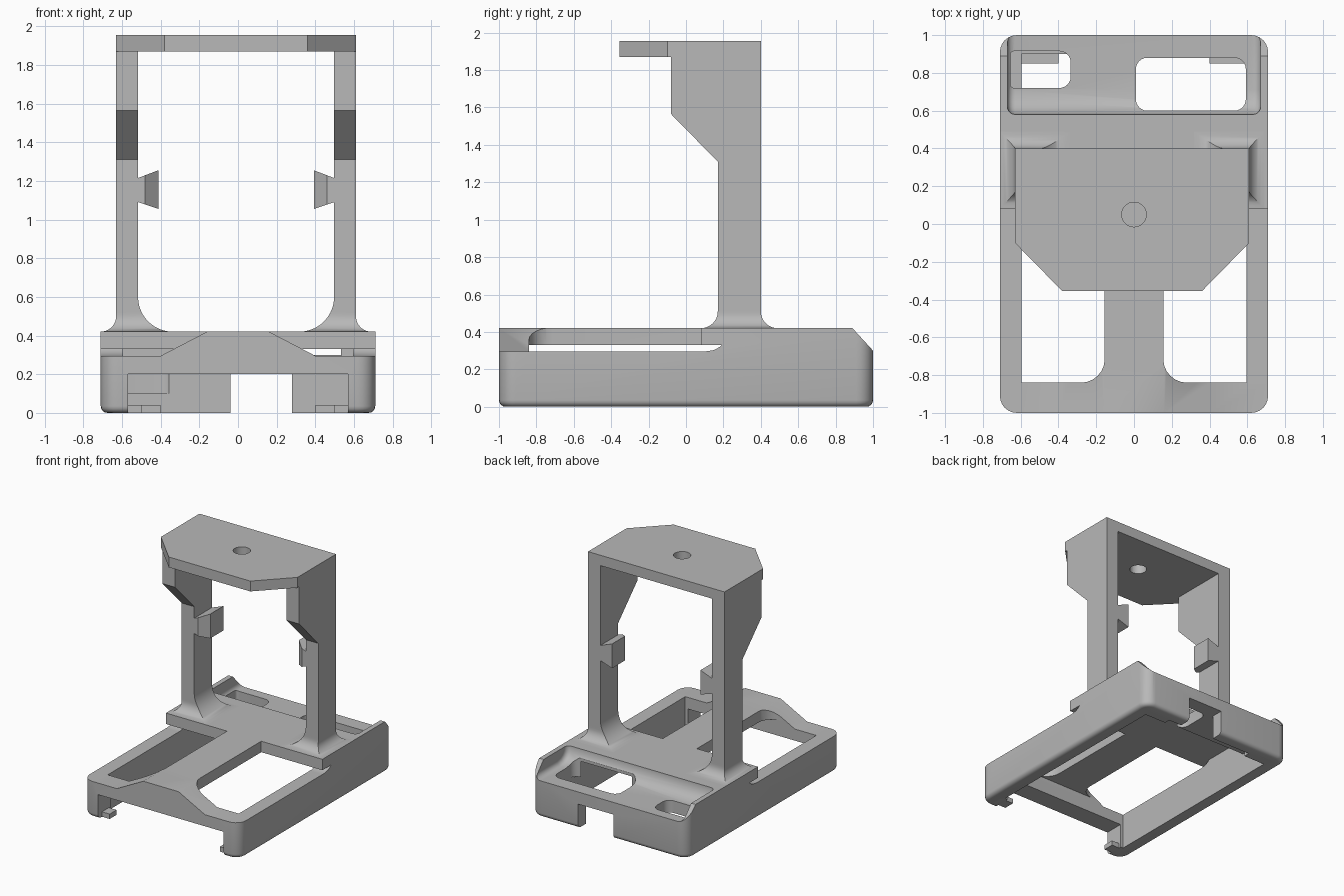
import bpy, bmesh, math

cube = bpy.data.objects.get("Cube")
if cube:
    bpy.data.objects.remove(cube, do_unlink=True)

grey = bpy.data.materials.new("plain grey")
grey.use_nodes = True
grey.diffuse_color = (0.48, 0.48, 0.48, 1)
grey.node_tree.nodes["Principled BSDF"].inputs["Base Color"].default_value = grey.diffuse_color


def finish(name, bm):
    bmesh.ops.recalc_face_normals(bm, faces=bm.faces)
    mesh = bpy.data.meshes.new(name)
    bm.to_mesh(mesh)
    bm.free()
    mesh.materials.append(grey)
    obj = bpy.data.objects.new(name, mesh)
    bpy.context.collection.objects.link(obj)
    return obj


def prism(name, outline, axis, a, b, cap_bevel=0):
    """Extrude a 2D outline along an axis from a to b."""
    place = {"x": lambda u, v, w: (w, u, v),
             "y": lambda u, v, w: (u, w, v),
             "z": lambda u, v, w: (u, v, w)}[axis]
    bm = bmesh.new()
    ends = [[bm.verts.new(place(u, v, w)) for u, v in outline] for w in (a, b)]
    caps = [bm.faces.new(end) for end in ends]
    n = len(outline)
    for i in range(n):
        j = (i + 1) % n
        bm.faces.new((ends[0][i], ends[0][j], ends[1][j], ends[1][i]))
    if cap_bevel:
        bmesh.ops.recalc_face_normals(bm, faces=bm.faces)
        edges = list({e for c in caps for e in c.edges})
        bmesh.ops.bevel(bm, geom=edges, offset=cap_bevel, segments=5,
                        profile=0.5, affect="EDGES")
    return finish(name, bm)


def rounded(x0, x1, y0, y1, r, steps=6):
    """Rounded rectangle; r holds radii counter-clockwise from the x1, y1 corner."""
    pts = []
    corners = ((x1, y1, -1, -1), (x0, y1, 1, -1), (x0, y0, 1, 1), (x1, y0, -1, 1))
    for k, (x, y, sx, sy) in enumerate(corners):
        if not r[k]:
            pts.append((x, y))
            continue
        for i in range(steps + 1):
            t = math.pi / 2 * (k + i / steps)
            pts.append((x + r[k] * (sx + math.cos(t)), y + r[k] * (sy + math.sin(t))))
    return pts


def box(name, x0, x1, y0, y1, z0, z1):
    return prism(name, rounded(x0, x1, y0, y1, [0] * 4), "z", z0, z1)


def cut(target, cutter):
    cutter.hide_render = True
    mod = target.modifiers.new("cut", "BOOLEAN")
    mod.operation = "DIFFERENCE"
    mod.solver = "EXACT"
    mod.object = cutter
    bpy.context.view_layer.objects.active = target
    bpy.ops.object.modifier_apply(modifier=mod.name)
    bpy.data.objects.remove(cutter, do_unlink=True)


def smooth(obj):
    bpy.ops.object.select_all(action="DESELECT")
    obj.select_set(True)
    bpy.context.view_layer.objects.active = obj
    bpy.ops.object.shade_smooth_by_angle(angle=math.radians(30))


# Tray: rounded block with a softened bottom rim
tray = prism("tray", rounded(-0.71, 0.71, -1, 1, [0.09] * 4), "z", 0, 0.42)
bm = bmesh.new()
bm.from_mesh(tray.data)
rim = [e for e in bm.edges if all(v.co.z < 0.001 for v in e.verts)]
bmesh.ops.bevel(bm, geom=rim, offset=0.035, segments=4, profile=0.5, affect="EDGES")
bm.to_mesh(tray.data)
bm.free()

# Hollow underside, with openings through the front and back walls
cut(tray, box("cavity", -0.595, 0.595, -0.84, 0.6, -0.1, 0.33))
cut(tray, box("rear_cavity", -0.595, 0.595, 0.5, 0.9, -0.1, 0.2))
cut(tray, box("front_opening", -0.57, 0.57, -1.1, -0.8, -0.1, 0.2))
cut(tray, box("back_opening", -0.04, 0.28, 0.8, 1.1, -0.1, 0.2))

# Low side rails, front hump and windows beside the centre strip
for s in (-1, 1):
    cut(tray, prism("rail_cut", [(s * x, z) for x, z in (
        (0.4, 0.295), (1, 0.295), (1, 0.6), (0.16, 0.6), (0.16, 0.42))], "y", -1.1, 0.08))
    window = rounded(0.155, 0.595, -0.84, 0.08, [0, 0, 0.125, 0])
    cut(tray, prism("window", [(s * x, y) for x, y in window], "z", 0.25, 0.6))

# Slot under the ends of the cross bar
cut(tray, prism("slot", [(-0.84, 0.295), (0.1, 0.295), (0.15, 0.303), (0.18, 0.32),
                         (0.19, 0.33), (-0.84, 0.33)], "x", -0.8, 0.8))

# Scooped rear deck, sloped rear corners and two rounded holes
cut(tray, prism("scoop", [(0.58, 0.6), (0.58, 0.415), (0.59, 0.37), (0.615, 0.335),
                          (0.655, 0.31), (0.71, 0.3), (1.2, 0.3), (1.2, 0.6)],
                "x", -0.67, 0.67, 0.04))
cut(tray, prism("rear_slope", [(0.89, 0.42), (1.01, 0.289), (1.1, 0.5), (0.89, 0.5)],
                "x", -0.8, 0.8))
cut(tray, prism("large_hole", rounded(0.01, 0.592, 0.6, 0.88, [0.06] * 4), "z", 0.1, 0.6))
cut(tray, prism("small_hole", rounded(-0.655, -0.335, 0.72, 0.915, [0.06, 0.02, 0.02, 0.06]),
                "z", 0.1, 0.6))
smooth(tray)

# Retaining lips at the bottom corners
for s, side in ((-1, "right"), (1, "left")):
    x0, x1 = sorted((s * 0.4, s * 0.62))
    box(side + "_rear_lip", x0, x1, 0.85, 0.93, 0, 0.04)
    x0, x1 = sorted((s * 0.5, s * 0.62))
    box(side + "_front_lip", x0, x1, -0.95, -0.86, 0, 0.04)

# Posts with flared feet and inward hooks
MID = -0.01


def flare(r, h):
    return r - math.sqrt(r * r - (r - h) ** 2) if h < r else 0


def foot(name, s):
    bm = bmesh.new()
    rings = []
    for i in range(15):
        h = 0.18 * (i / 14) ** 1.8
        outer = MID + s * (0.62 + flare(0.08, h))
        inner = MID + s * (0.507 - flare(0.18, h))
        y0, y1 = 0.17 - flare(0.09, h), 0.4 + flare(0.09, h)
        rings.append([bm.verts.new((x, y, 0.42 + h)) for x, y in
                      ((outer, y0), (inner, y0), (inner, y1), (outer, y1))])
    for low, high in zip(rings, rings[1:]):
        for k in range(4):
            j = (k + 1) % 4
            bm.faces.new((low[k], low[j], high[j], high[k]))
    bm.faces.new(rings[0])
    bm.faces.new(rings[-1])
    smooth(finish(name, bm))


def hook(name, s):
    obj = prism(name, [(0.507, 1.09), (0.507, 1.215), (0.402, 1.255), (0.402, 1.055)],
                "y", 0.17, 0.4)
    # Slant the front of the hook back toward its tip
    wedge = prism("wedge", [(0.47, 0.16), (0.47, 0.17), (0.402, 0.23), (0.35, 0.276),
                            (0.35, 0.16)], "z", 1, 1.3)
    cut(obj, wedge)
    for v in obj.data.vertices:
        v.co.x = MID + s * v.co.x
    if s < 0:
        obj.data.flip_normals()


for s, side in ((-1, "right"), (1, "left")):
    x0, x1 = sorted((MID + s * 0.507, MID + s * 0.62))
    prism(side + "_post", [(0.17, 0.6), (0.4, 0.6), (0.4, 1.87), (-0.08, 1.87),
                           (-0.08, 1.565), (0.17, 1.31)], "x", x0, x1)
    foot(side + "_post_foot", s)
    hook(side + "_hook", s)

# Top plate with clipped front corners and a screw hole
plate = prism("top_plate", [(MID + x, y) for x, y in (
    (-0.62, 0.4), (-0.62, -0.1), (-0.37, -0.355), (0.37, -0.355), (0.62, -0.1), (0.62, 0.4))],
    "z", 1.87, 1.955)
cut(plate, prism("screw_hole", rounded(-0.065, 0.065, -0.015, 0.115, [0.0649] * 4, 8),
                 "z", 1.8, 2))
smooth(plate)
